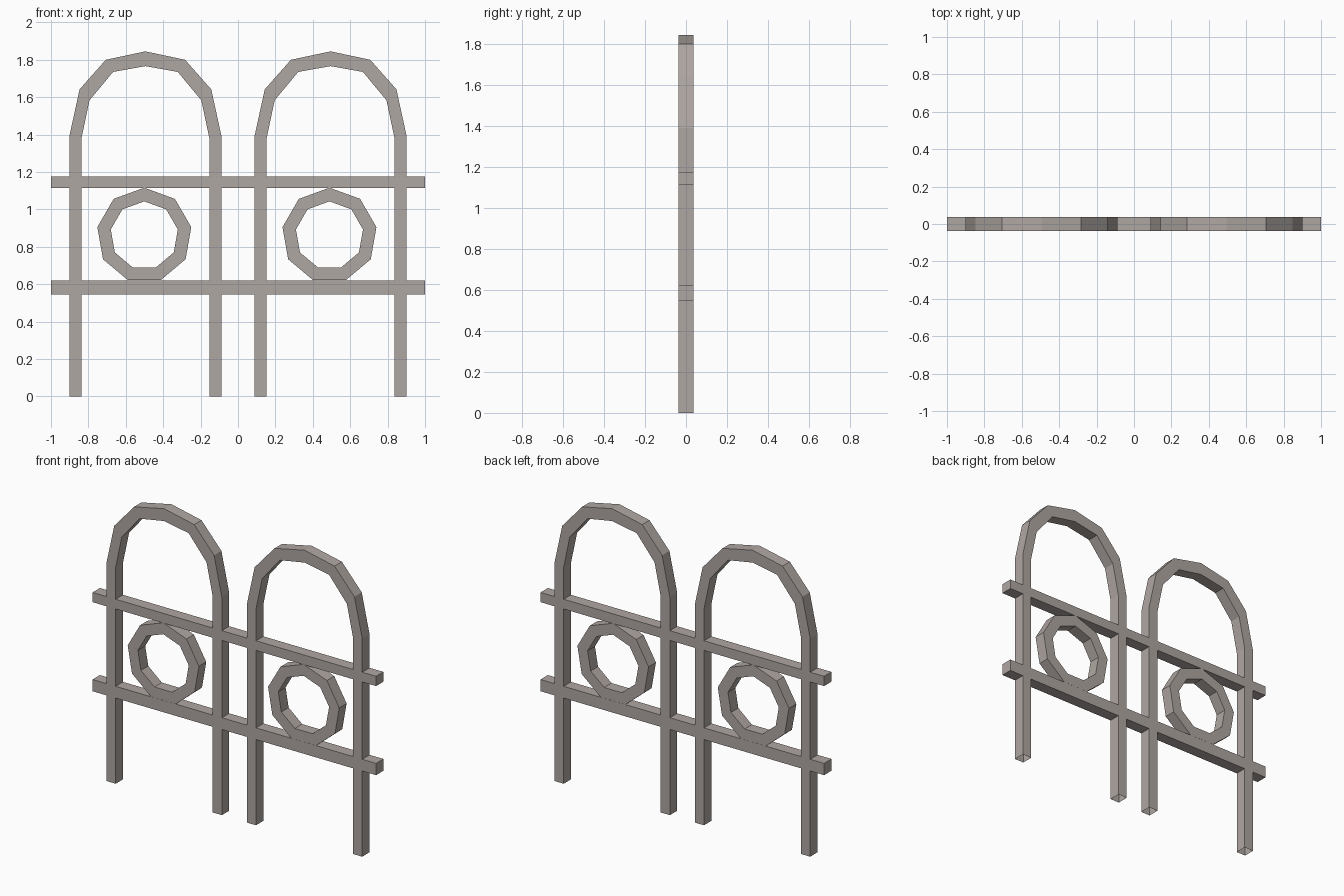
import bpy, bmesh, math

if "Cube" in bpy.data.objects:
    bpy.data.objects.remove(bpy.data.objects["Cube"])

D = 0.037  # half depth of every bar

mat = bpy.data.materials.new("warm grey metal")
mat.diffuse_color = (0.43, 0.385, 0.36, 1)
mat.use_nodes = True
mat.node_tree.nodes["Principled BSDF"].inputs["Base Color"].default_value = mat.diffuse_color


def sweep(name, outer, inner, closed):
    """Square-section band between two matching x/z outlines."""
    bm = bmesh.new()
    rings = []
    for (ox, oz), (ix, iz) in zip(outer, inner):
        rings.append([bm.verts.new(p) for p in
                      ((ox, -D, oz), (ox, D, oz), (ix, D, iz), (ix, -D, iz))])
    n = len(rings)
    for i in range(n if closed else n - 1):
        a, b = rings[i], rings[(i + 1) % n]
        for k in range(4):
            m = (k + 1) % 4
            bm.faces.new((a[k], a[m], b[m], b[k]))
    bmesh.ops.recalc_face_normals(bm, faces=bm.faces)
    finish(name, bm)


def finish(name, bm):
    me = bpy.data.meshes.new(name)
    bm.to_mesh(me)
    bm.free()
    me.materials.append(mat)
    bpy.context.collection.objects.link(bpy.data.objects.new(name, me))


def mirrored(half, cx):
    """Left half profile ending at the apex -> full arch."""
    return [(cx + x, z) for x, z in half] + [(cx - x, z) for x, z in half[-2::-1]]


def circle(cx, cz, r, n=9):
    return [(cx + r * math.sin(2 * math.pi * i / n),
             cz + r * math.cos(2 * math.pi * i / n)) for i in range(n)]


outer = [(-0.407, 0), (-0.407, 1.39), (-0.352, 1.642), (-0.212, 1.80), (0, 1.845)]
inner = [(-0.342, 0), (-0.342, 1.38), (-0.299, 1.583), (-0.173, 1.735), (0, 1.766)]

for side, cx in (("left", -0.495), ("right", 0.495)):
    # arched hoop with its two legs (open at the ground)
    sweep(side + "_arch", mirrored(outer, cx), mirrored(inner, cx), False)
    # nine-sided ring between the rails
    rx, rz = cx - 0.006, 0.861
    sweep(side + "_ring", circle(rx, rz, 0.255), circle(rx, rz, 0.182), True)

# horizontal rails
for name, z0, z1 in (("lower_rail", 0.546, 0.621), ("upper_rail", 1.114, 1.176)):
    bm = bmesh.new()
    bmesh.ops.create_cube(bm, size=1)
    for v in bm.verts:
        v.co = (v.co.x * 2, v.co.y * 2 * D, (z0 + z1) / 2 + v.co.z * (z1 - z0))
    finish(name, bm)
